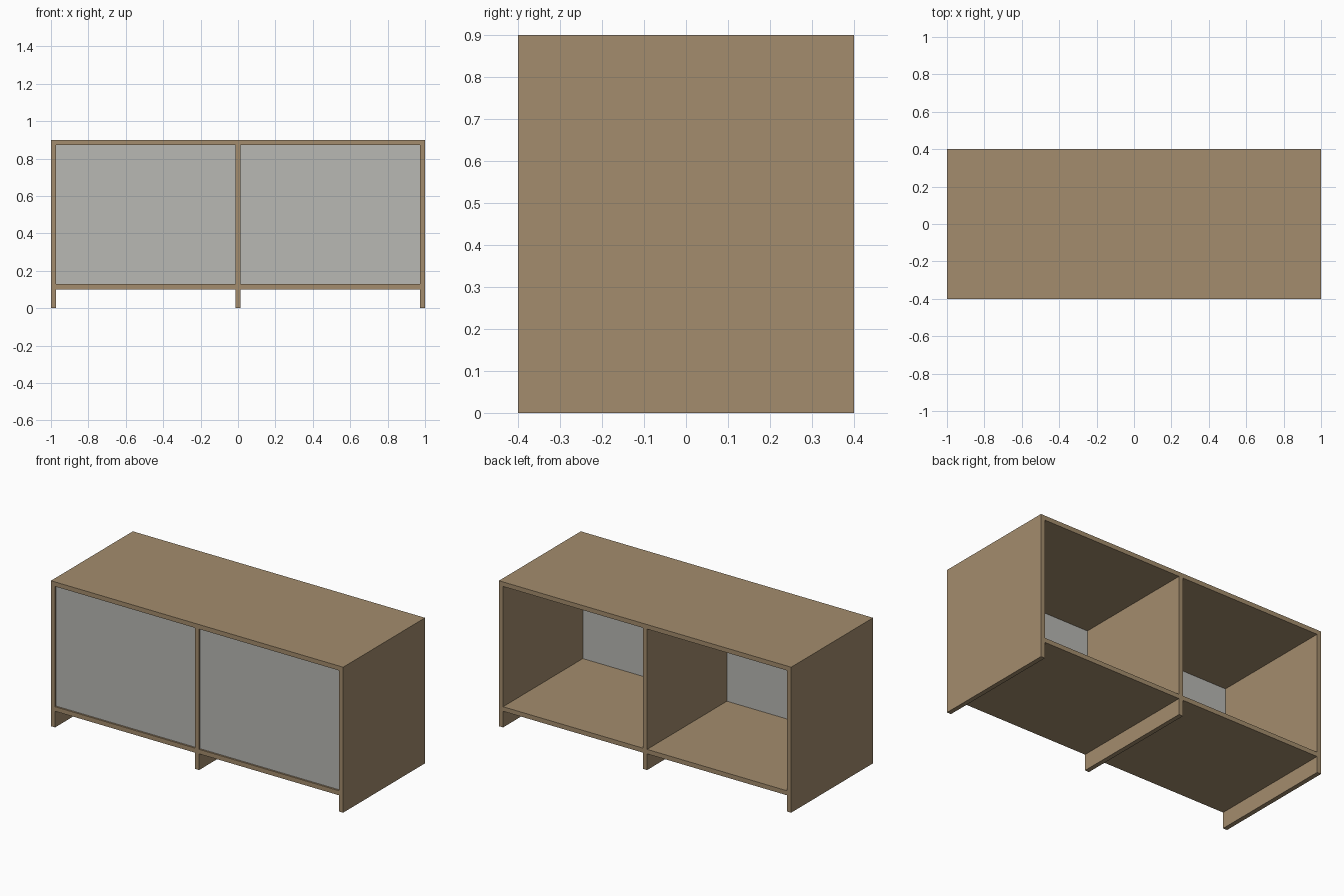
import bpy

cube = bpy.data.objects.get("Cube")
if cube:
    bpy.data.objects.remove(cube, do_unlink=True)


def make_material(name, rgb):
    mat = bpy.data.materials.new(name)
    mat.use_nodes = True
    mat.diffuse_color = (*rgb, 1)
    bsdf = next(n for n in mat.node_tree.nodes if n.type == 'BSDF_PRINCIPLED')
    bsdf.inputs["Base Color"].default_value = (*rgb, 1)
    return mat


def box(name, low, high, mat):
    """Flat-faced box spanning two opposite corners."""
    centre = [(a + b) / 2 for a, b in zip(low, high)]
    bpy.ops.mesh.primitive_cube_add(size=1, location=centre)
    obj = bpy.context.object
    obj.name = name
    obj.scale = [b - a for a, b in zip(low, high)]
    bpy.ops.object.transform_apply(location=False, rotation=False, scale=True)
    obj.data.materials.append(mat)
    return obj


wood = make_material("light_wood", (0.37, 0.265, 0.153))
grey = make_material("pale_grey", (0.48, 0.48, 0.455))

W, D, H = 1.0, 0.4, 0.9      # half width, half depth, height
T = 0.028                    # board thickness
SHELF = 0.1                  # underside of the bottom boards
DOOR_Y = -D + 0.011          # recessed door front
DOOR_T = 0.009

# Top board and the three uprights that reach the floor
box("top_board", (-W, -D, H - T), (W, D, H), wood)
box("right_side_panel", (-W, -D, 0), (-W + T, D, H - T), wood)
box("left_side_panel", (W - T, -D, 0), (W, D, H - T), wood)
box("centre_divider", (-T / 2, -D, 0), (T / 2, D, H - T), wood)

# Bottom board and recessed door of each open-backed bay
for side, x0, x1 in (("right", -W + T, -T / 2), ("left", T / 2, W - T)):
    box(side + "_bottom_board", (x0, -D, SHELF), (x1, D, SHELF + T), wood)
    box(side + "_door", (x0, DOOR_Y, SHELF + T),
        (x1, DOOR_Y + DOOR_T, H - T), grey)
